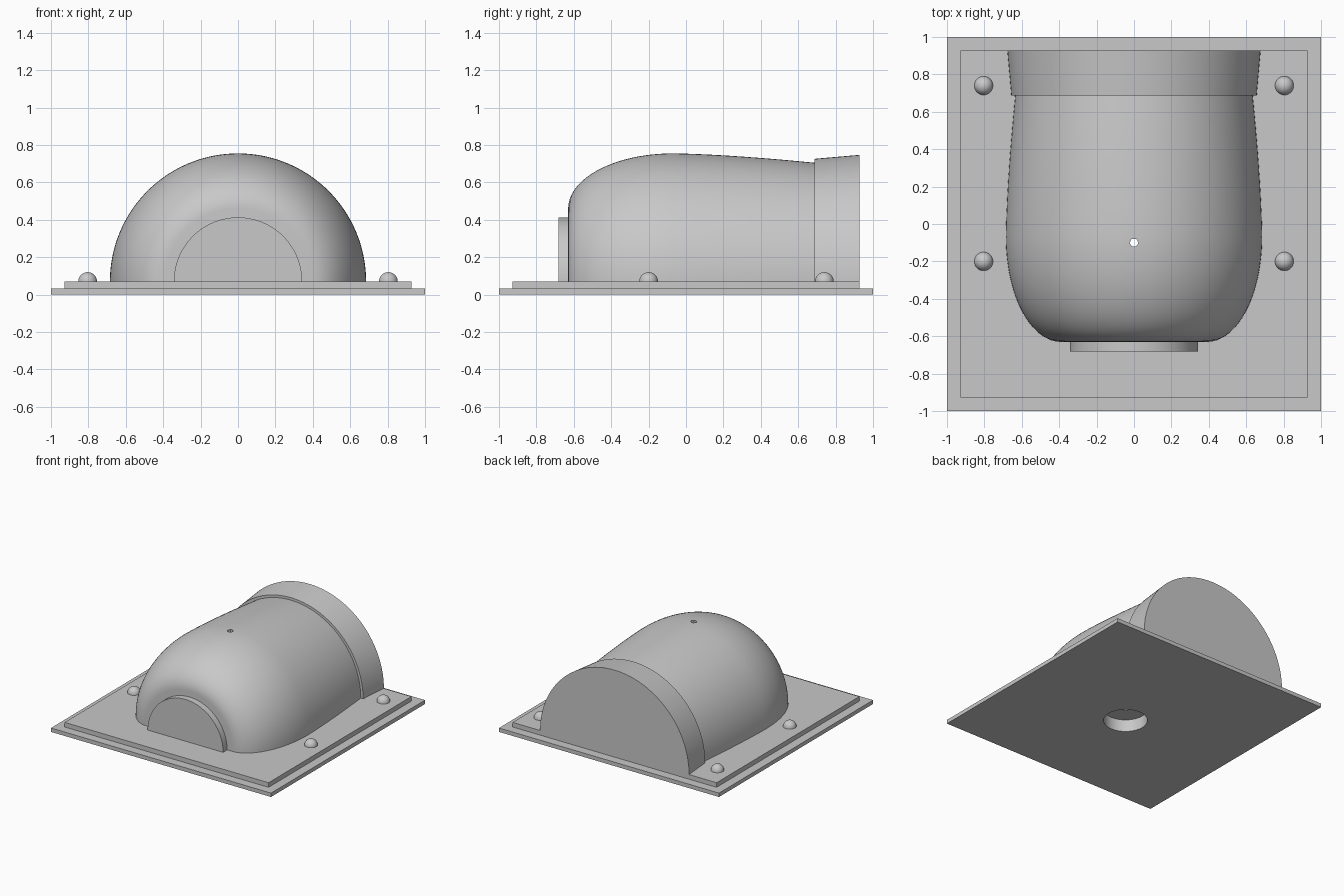
import bpy, bmesh, math

cube = bpy.data.objects.get("Cube")
if cube:
    bpy.data.objects.remove(cube, do_unlink=True)

grey = bpy.data.materials.new("plain grey")
grey.use_nodes = True
colour = (0.58, 0.58, 0.58, 1)
grey.diffuse_color = colour
grey.node_tree.nodes["Principled BSDF"].inputs["Base Color"].default_value = colour

DECK = 0.07      # top of the stepped base
HOLE_Y = -0.1    # drilled axis


def finish(obj, smooth=False):
    obj.data.materials.append(grey)
    bpy.ops.object.select_all(action='DESELECT')
    obj.select_set(True)
    bpy.context.view_layer.objects.active = obj
    if smooth:
        bpy.ops.object.shade_smooth_by_angle(angle=math.radians(30))
    return obj


def box(name, half, low, high):
    bpy.ops.mesh.primitive_cube_add(size=1, location=(0, 0, (low + high) / 2))
    obj = bpy.context.object
    obj.name = name
    obj.scale = (2 * half, 2 * half, high - low)
    bpy.ops.object.transform_apply(location=True, scale=True)
    return finish(obj)


def half_turn(name, profile, steps=72):
    """Closed half revolve of (y, radius) points about the y axis at deck height."""
    bm = bmesh.new()
    rings = []
    for y, r in profile:
        angles = [math.pi * i / steps for i in range(steps + 1)]
        rings.append([bm.verts.new((r * math.cos(a), y, DECK + r * math.sin(a)))
                      for a in angles])
    for a, b in zip(rings, rings[1:]):
        for i in range(steps):
            bm.faces.new((a[i], a[i + 1], b[i + 1], b[i]))
        bm.faces.new((a[0], b[0], b[-1], a[-1]))
    bm.faces.new(rings[0])
    bm.faces.new(rings[-1])
    bmesh.ops.recalc_face_normals(bm, faces=bm.faces)
    mesh = bpy.data.meshes.new(name)
    bm.to_mesh(mesh)
    bm.free()
    obj = bpy.data.objects.new(name, mesh)
    bpy.context.collection.objects.link(obj)
    return obj


def drill(obj, radius, sides, low, high):
    bpy.ops.mesh.primitive_cylinder_add(vertices=sides, radius=radius, depth=high - low,
                                        location=(0, HOLE_Y, (low + high) / 2),
                                        rotation=(0, 0, math.pi / 2))
    cutter = bpy.context.object
    cutter.hide_render = True
    bpy.context.view_layer.objects.active = obj
    mod = obj.modifiers.new("hole", 'BOOLEAN')
    mod.operation = 'DIFFERENCE'
    mod.solver = 'EXACT'
    mod.object = cutter
    bpy.ops.object.modifier_apply(modifier=mod.name)
    bpy.data.objects.remove(cutter, do_unlink=True)


# Stepped base
lower_plate = box("lower_plate", 1.0, 0, 0.032)
upper_plate = box("upper_plate", 0.927, 0.032, DECK)

# Housing: rounded front, widest near the middle, gently tapering to the back
profile = [(-0.63, 0.39)]
for i in range(1, 25):
    a = math.pi / 2 * i / 24
    profile.append((-0.07 - 0.56 * math.cos(a), 0.39 + 0.295 * math.sin(a)))
for i in range(1, 13):
    t = i / 12
    profile.append((-0.07 + 0.757 * t, 0.685 - 0.05 * t ** 1.5))
housing = half_turn("housing", profile)

# Front disc and flared rear band
front_disc = half_turn("front_disc", [(-0.683, 0.343), (-0.62, 0.343)])
rear_band = half_turn("rear_band", [(0.687, 0.656), (0.927, 0.677)])

# Wide bore from below and narrow six-sided shaft to the top
for part in (lower_plate, upper_plate, housing):
    drill(part, 0.165, 48, -0.1, 0.1)
drill(housing, 0.024, 6, 0.05, 1.0)

for part in (housing, front_disc, rear_band, lower_plate, upper_plate):
    if part.data.materials:
        part.data.materials.clear()
    finish(part, True)

# Domed fasteners
for side, sx in (("left", 1), ("right", -1)):
    for end, y in (("front", -0.2), ("rear", 0.74)):
        bpy.ops.mesh.primitive_uv_sphere_add(segments=32, ring_count=16, radius=0.05,
                                             location=(sx * 0.804, y, DECK))
        stud = bpy.context.object
        stud.name = f"{end}_{side}_stud"
        bm = bmesh.new()
        bm.from_mesh(stud.data)
        bmesh.ops.delete(bm, geom=[v for v in bm.verts if v.co.z < -0.001], context='VERTS')
        bm.to_mesh(stud.data)
        bm.free()
        finish(stud, True)
